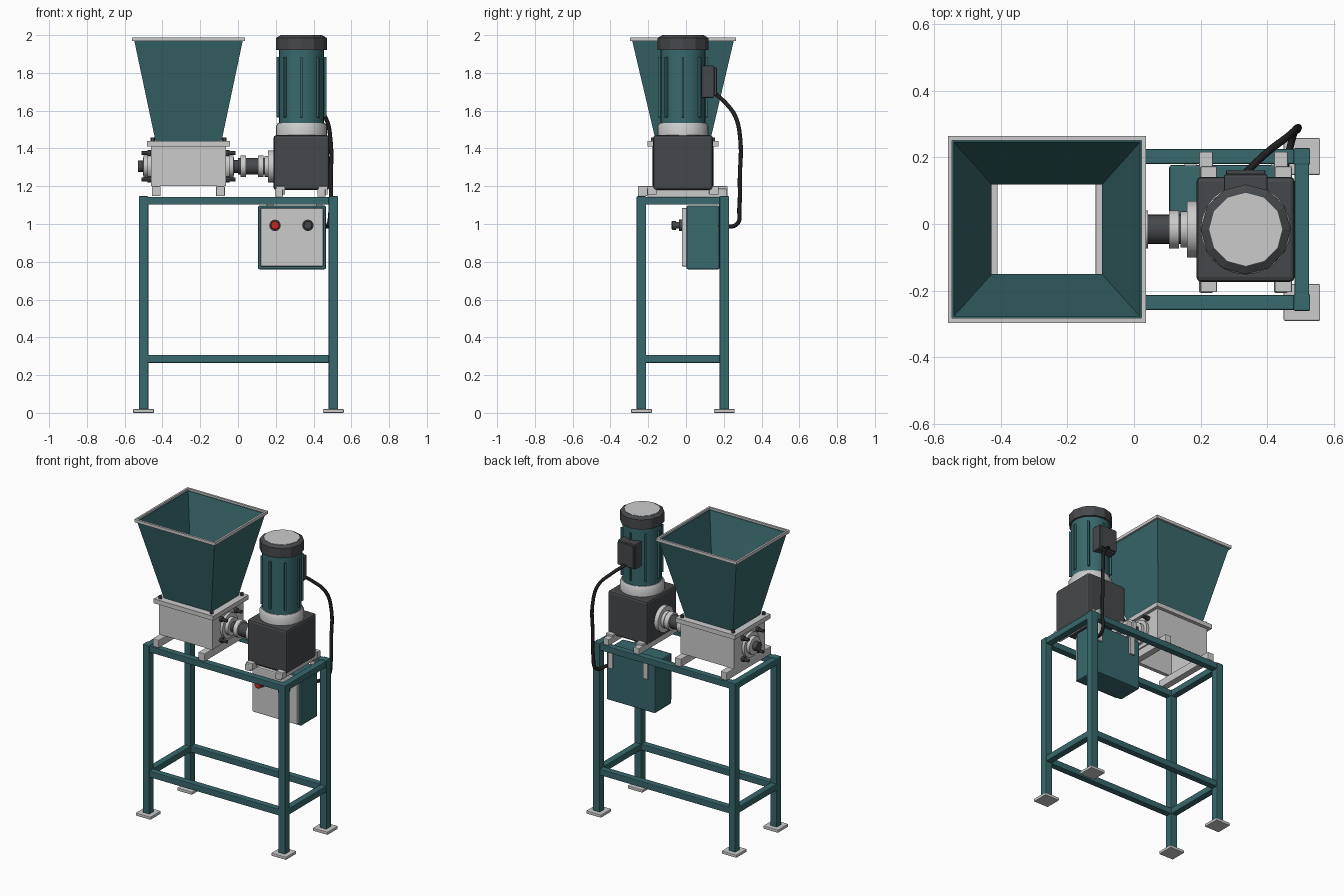
import bpy, bmesh
from math import pi, cos, sin
from mathutils import Vector, Matrix

if "Cube" in bpy.data.objects:
    bpy.data.objects.remove(bpy.data.objects["Cube"])

CY = -0.016                      # machine centre line in y


def mat(name, c):
    m = bpy.data.materials.new(name)
    m.diffuse_color = (*c, 1)
    m.use_nodes = True
    m.node_tree.nodes["Principled BSDF"].inputs["Base Color"].default_value = m.diffuse_color
    return m


TEAL = mat("teal_paint", (0.04, 0.14, 0.15))
DARK = mat("dark_metal", (0.06, 0.065, 0.07))
BLACK = mat("black_rubber", (0.015, 0.015, 0.015))
RED = mat("red_plastic", (0.6, 0.02, 0.02))


def finish(name, bm, m=None, bevel=0, smooth=False):
    bmesh.ops.recalc_face_normals(bm, faces=bm.faces)
    me = bpy.data.meshes.new(name)
    bm.to_mesh(me)
    bm.free()
    ob = bpy.data.objects.new(name, me)
    bpy.context.collection.objects.link(ob)
    if m:
        me.materials.append(m)
    if bevel:
        b = ob.modifiers.new("bevel", 'BEVEL')
        b.width, b.segments = bevel, 2
    if smooth:
        bpy.context.view_layer.objects.active = ob
        bpy.ops.object.select_all(action='DESELECT')
        ob.select_set(True)
        bpy.ops.object.shade_smooth_by_angle(angle=0.6)
    return ob


def box(name, x0, x1, y0, y1, z0, z1, m=None, bevel=0.004):
    bm = bmesh.new()
    bmesh.ops.create_cube(bm, size=1)
    bmesh.ops.scale(bm, vec=(x1 - x0, y1 - y0, z1 - z0), verts=bm.verts)
    bmesh.ops.translate(bm, vec=((x0 + x1) / 2, (y0 + y1) / 2, (z0 + z1) / 2), verts=bm.verts)
    return finish(name, bm, m, bevel)


def bridge(bm, rings, closed):
    n = len(rings[0])
    for k in range(len(rings) if closed else len(rings) - 1):
        a, b = rings[k], rings[(k + 1) % len(rings)]
        for i in range(n):
            j = (i + 1) % n
            bm.faces.new((a[i], a[j], b[j], b[i]))


def rect_shell(name, cx, cy, prof, m=None):
    """Closed rectangular loft; profile entries are (half x, half y, z)."""
    bm = bmesh.new()
    rings = [[bm.verts.new((cx + sx * hx, cy + sy * hy, z))
              for sx, sy in ((-1, -1), (1, -1), (1, 1), (-1, 1))] for hx, hy, z in prof]
    bridge(bm, rings, True)
    return finish(name, bm, m)


def lathe(name, origin, axis, prof, m=None, n=24, smooth=True):
    """Capped turned part; profile entries are (radius, distance along axis)."""
    bm = bmesh.new()
    rings = [[bm.verts.new((r * cos(2 * pi * i / n), r * sin(2 * pi * i / n), h))
              for i in range(n)] for r, h in prof]
    bridge(bm, rings, False)
    bm.faces.new(rings[0])
    bm.faces.new(rings[-1])
    q = Vector((0, 0, 1)).rotation_difference(Vector(axis))
    bm.transform(Matrix.Translation(origin) @ q.to_matrix().to_4x4())
    return finish(name, bm, m, 0, smooth)


# Stand: legs, foot plates, upper and lower rails
YF, YB = -0.236, 0.203
for x, sx in ((-0.5, "left"), (0.505, "right")):
    for y, sy in ((YF, "front"), (YB, "back")):
        box(f"{sy}_{sx}_leg", x - .025, x + .025, y - .025, y + .025, 0.015, 1.147, TEAL)
        box(f"{sy}_{sx}_foot", x - .055, x + .055, y - .055, y + .055, 0, 0.02)
    for z, lv in ((1.102, "upper"), (0.265, "lower")):
        box(f"{lv}_{sx}_rail", x - .022, x + .022, YF + .02, YB - .02, z, z + .042, TEAL)
for y, sy in ((YF, "front"), (YB, "back")):
    for z, lv in ((1.102, "upper"), (0.265, "lower")):
        box(f"{lv}_{sy}_rail", -.48, .485, y - .022, y + .022, z, z + .042, TEAL)

# Cross bars under chamber and gearbox
for i, x in enumerate((-.433, -.093)):
    box(f"chamber_crossbar_{i}", x - .023, x + .023, -.254, .22, 1.147, 1.2)
for i, x in enumerate((.217, .442)):
    box(f"gearbox_crossbar_{i}", x - .021, x + .021, -.207, .217, 1.145, 1.187)
    for j, y in enumerate((-.18, .148)):
        box(f"gearbox_lug_{i}_{j}", x - .017, x + .033, y - .025, y + .025, 1.155, 1.2)

# Open cutting chamber with top flange
CX = -0.262
rect_shell("chamber", CX, CY, [(.198, .165, 1.2), (.198, .165, 1.415), (.17, .14, 1.415), (.17, .14, 1.2)])
rect_shell("chamber_flange", CX, CY, [(.22, .188, 1.41), (.22, .188, 1.44), (.168, .137, 1.44), (.168, .137, 1.41)])
for i, (sx, sy) in enumerate(((-1, -1), (1, -1), (1, 1), (-1, 1))):
    lathe(f"flange_bolt_{i}", (CX + sx * .19, CY + sy * .16, 1.435), (0, 0, 1), [(.012, 0), (.012, .022)], DARK, 6, False)

# Hopper and rim
rect_shell("hopper", CX, CY, [(.175, .144, 1.44), (.288, .27, 1.975), (.28, .262, 1.975), (.166, .135, 1.44)], TEAL)
rect_shell("hopper_rim", CX, CY, [(.298, .281, 1.968), (.298, .281, 1.988), (.285, .267, 1.988), (.285, .267, 1.968)])

# Bearings on both chamber ends, with bolts
ZS = 1.305
for s, nm in ((-1, "left"), (1, "right")):
    x = CX + s * .198
    lathe(f"{nm}_bearing", (x, CY, ZS), (s, 0, 0), [(.082, 0), (.082, .018), (.058, .018), (.058, .04), (.045, .042)])
    for i, (sy, sz) in enumerate(((-1, -1), (1, -1), (1, 1), (-1, 1))):
        lathe(f"{nm}_bearing_bolt_{i}", (x, CY + sy * .078, ZS + sz * .07), (s, 0, 0),
              [(.016, 0), (.016, .018), (.011, .018), (.011, .05)], DARK, 8, False)
lathe("left_shaft_end", (CX - .23, CY, ZS), (-1, 0, 0), [(.03, 0), (.03, .038)], DARK)

# Drive shaft, coupling rings and gearbox flange
lathe("drive_shaft", (-.04, CY, ZS), (1, 0, 0), [(.035, 0), (.035, .04), (.044, .04), (.044, .14), (.044, .21)], DARK)
for i, (x, w) in enumerate(((.012, .03), (.105, .03))):
    lathe(f"coupling_ring_{i}", (x, CY, ZS), (1, 0, 0), [(.057, 0), (.057, w)])
lathe("gearbox_flange", (.16, CY, ZS), (1, 0, 0), [(.055, -.02), (.055, 0), (.085, 0), (.085, .035)])

# Gearbox
MX = 0.336
box("gearbox", .188, .483, CY - .158, CY + .158, 1.18, 1.47, DARK, .014)

# Vertical motor: base flange, body, ribs, fan cover
M = (MX, CY, 0)
UP = (0, 0, 1)
lathe("motor_base_flange", M, UP, [(.136, 1.465), (.136, 1.515), (.125, 1.535)])
lathe("motor_body", M, UP, [(.12, 1.53), (.12, 1.925)], TEAL)
for i in range(8):
    rib = box(f"motor_rib_{i}", .11, .132, -.006, .006, 1.565, 1.885, TEAL, .002)
    rib.matrix_world = Matrix.Translation(M) @ Matrix.Rotation(i * pi / 4, 4, 'Z')
lathe("fan_cover", M, UP, [(.135, 1.92), (.135, 1.985), (.112, 1.998)], DARK, 12, False)
lathe("fan_cover_cap", M, UP, [(.11, 1.99), (.11, 2.0)], None, 12, False)

# Terminal box on the motor
box("terminal_box", .27, .402, .08, .15, 1.668, 1.838, DARK, .008)
box("terminal_box_lid", .277, .395, .148, .163, 1.678, 1.828, DARK, .004)

# Control cabinet with door, hanger plates and buttons
box("cabinet", .106, .466, .003, .178, .76, 1.098, TEAL, .008)
box("cabinet_door", .12, .452, -.022, .006, .775, 1.085, None, .006)
for i, x in enumerate((.17, .43)):
    box(f"cabinet_hanger_{i}", x - .018, x + .018, .174, .19, .98, 1.12, None, .002)
for nm, x, m in (("stop", .196, RED), ("start", .37, DARK)):
    lathe(f"{nm}_button_collar", (x, -.02, .993), (0, -1, 0), [(.03, 0), (.03, .018)], DARK)
    lathe(f"{nm}_button", (x, -.038, .993), (0, -1, 0), [(.018, 0), (.018, .014), (.024, .016), (.024, .034), (.02, .038)], m)

# Power cable
cu = bpy.data.curves.new("power_cable", 'CURVE')
cu.dimensions = '3D'
cu.bevel_depth, cu.bevel_resolution, cu.resolution_u = .011, 2, 8
pts = [(.336, .155, 1.69), (.40, .215, 1.635), (.465, .265, 1.56), (.49, .288, 1.44),
       (.492, .285, 1.25), (.49, .282, 1.08), (.48, .27, 1.0), (.455, .17, .99)]
sp = cu.splines.new('BEZIER')
sp.bezier_points.add(len(pts) - 1)
for b, p in zip(sp.bezier_points, pts):
    b.co = p
    b.handle_left_type = b.handle_right_type = 'AUTO'
cu.use_fill_caps = True
cu.materials.append(BLACK)
bpy.context.collection.objects.link(bpy.data.objects.new("power_cable", cu))
